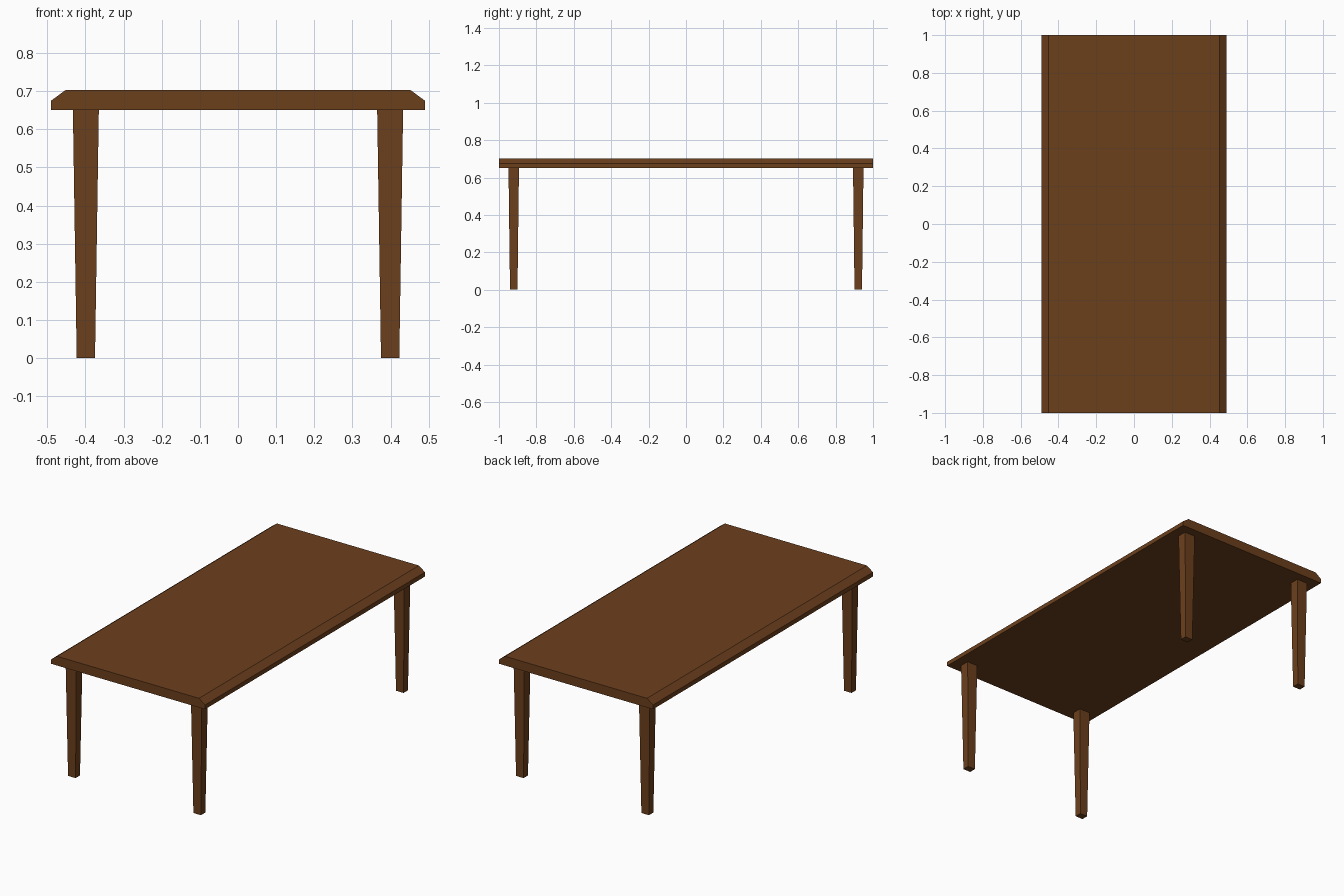
import bpy

if "Cube" in bpy.data.objects:
    bpy.data.objects.remove(bpy.data.objects["Cube"])

wood = bpy.data.materials.new("brown_wood")
wood.diffuse_color = (0.15, 0.05, 0.012, 1)
wood.use_nodes = True
wood.node_tree.nodes["Principled BSDF"].inputs["Base Color"].default_value = wood.diffuse_color


def loft(name, rings):
    """Closed solid between two matching rings of points."""
    n = len(rings[0])
    faces = [tuple(range(n))[::-1], tuple(range(n, 2 * n))]
    faces += [(i, (i + 1) % n, n + (i + 1) % n, n + i) for i in range(n)]
    mesh = bpy.data.meshes.new(name)
    mesh.from_pydata(rings[0] + rings[1], [], faces)
    mesh.materials.append(wood)
    obj = bpy.data.objects.new(name, mesh)
    bpy.context.collection.objects.link(obj)
    return obj


# Tabletop: bevelled profile extruded along y
profile = [(-0.49, 0.65), (-0.49, 0.675), (-0.452, 0.703),
           (0.452, 0.703), (0.49, 0.675), (0.49, 0.65)]
loft("tabletop", [[(x, y, z) for x, z in profile] for y in (-1, 1)])


# Legs: rectangular, tapering towards the floor
def rectangle(cx, cy, hx, hy, z):
    return [(cx - hx, cy - hy, z), (cx + hx, cy - hy, z),
            (cx + hx, cy + hy, z), (cx - hx, cy + hy, z)]


for end, sy in (("front", -1), ("back", 1)):
    for side, sx in (("left", -1), ("right", 1)):
        cx, cy = sx * 0.399, sy * 0.921
        loft(f"{end}_{side}_leg", [rectangle(cx, cy, 0.024, 0.020, 0),
                                   rectangle(cx, cy, 0.034, 0.028, 0.65)])
